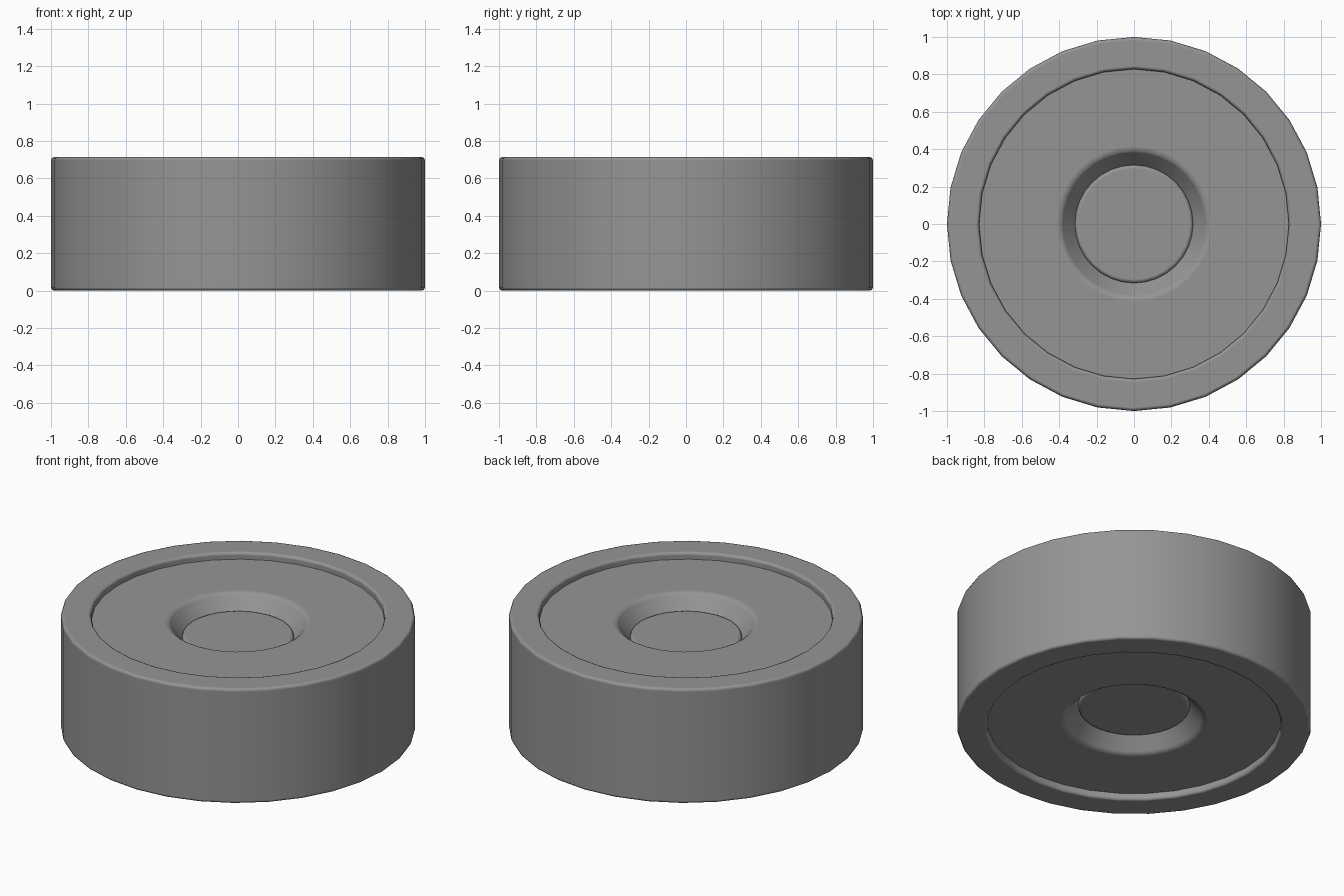
import bpy, bmesh, math
from mathutils import Matrix, Vector

cube = bpy.data.objects.get("Cube")
if cube:
    bpy.data.objects.remove(cube, do_unlink=True)

HEIGHT = 0.715
MID = HEIGHT / 2
SIDES = 32

grey = bpy.data.materials.new("plain grey")
grey.use_nodes = True
colour = (0.3, 0.3, 0.3, 1)
grey.diffuse_color = colour
grey.node_tree.nodes["Principled BSDF"].inputs["Base Color"].default_value = colour


def lathe(name, upper, bevel, segments=2):
    """Spin a (radius, height above middle) profile, mirrored below the middle."""
    outline = upper + [(r, -h) for r, h in reversed(upper)]
    bm = bmesh.new()
    rings = []
    for i in range(SIDES):
        turn = Matrix.Rotation(math.tau * i / SIDES, 3, "Z")
        rings.append([bm.verts.new(turn @ Vector((r, 0, h))) for r, h in outline])
    closed = upper[0][0] > 0 and name != "centre_pin"
    n = len(outline)
    for a, b in zip(rings, rings[1:] + rings[:1]):
        for j in range(n if closed else n - 1):
            k = (j + 1) % n
            bm.faces.new((a[j], b[j], b[k], a[k]))
    if not closed:
        bm.faces.new([ring[0] for ring in rings])
        bm.faces.new([ring[-1] for ring in rings])
    bmesh.ops.recalc_face_normals(bm, faces=bm.faces)
    for f in bm.faces:
        f.smooth = True
    mesh = bpy.data.meshes.new(name)
    bm.to_mesh(mesh)
    bm.free()
    mesh.materials.append(grey)
    obj = bpy.data.objects.new(name, mesh)
    obj.location.z = MID
    bpy.context.collection.objects.link(obj)
    mod = obj.modifiers.new("soft edges", "BEVEL")
    mod.width = bevel
    mod.segments = segments
    mod.limit_method = "ANGLE"
    mod.angle_limit = math.radians(30)
    mod.harden_normals = True
    return obj


# Outer ring with softened rims
lathe("outer_ring", [(0.828, MID), (1.0, MID)], 0.018)

# Recessed web with a conical hollow around the centre
web = MID - 0.042
lathe("web_disc", [(0.29, web - 0.13), (0.395, web), (0.86, web)], 0.022, 3)

# Round pin through the middle
lathe("centre_pin", [(0.316, MID - 0.118)], 0.02)
